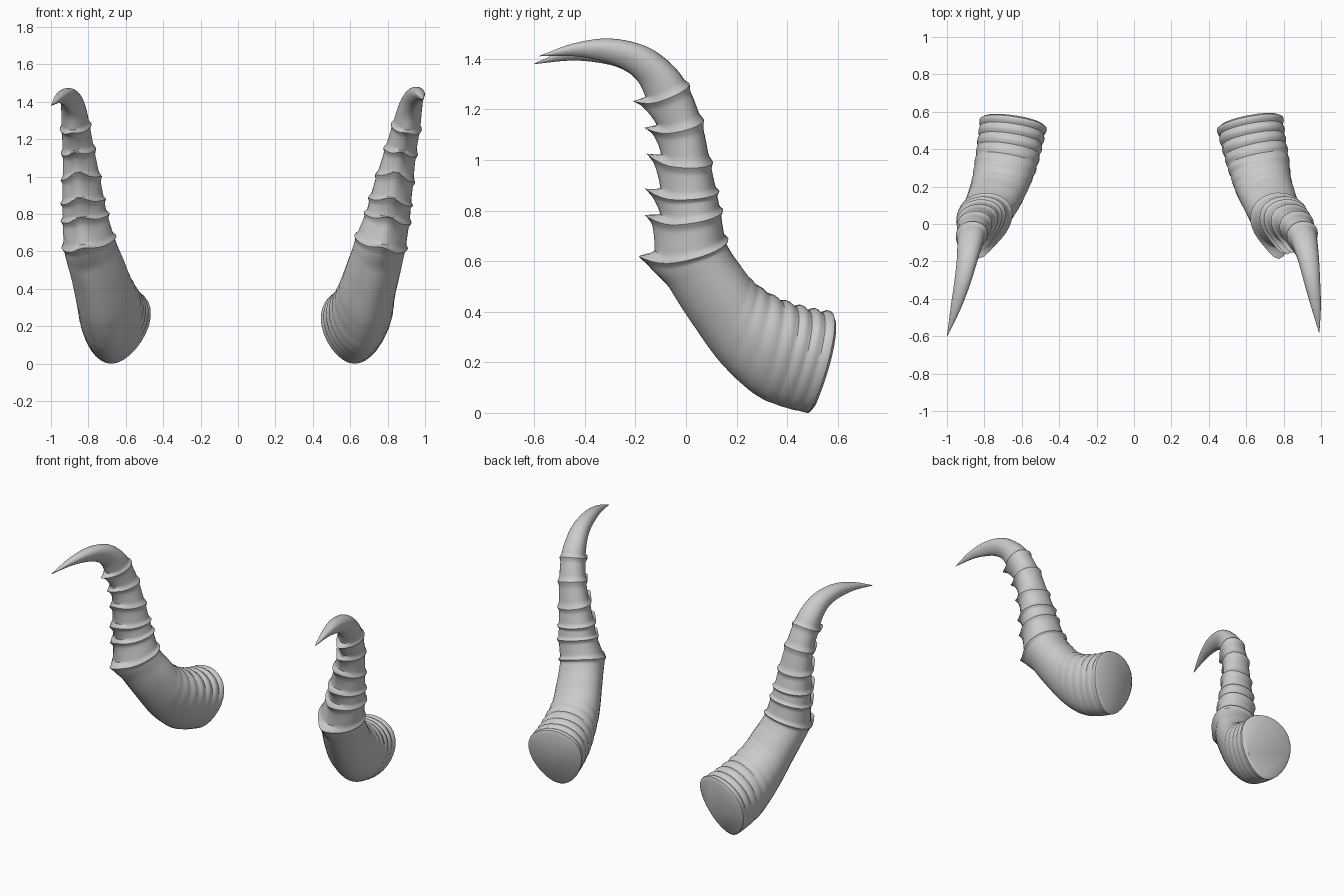
import bpy, bmesh, math
from mathutils import Vector

if "Cube" in bpy.data.objects:
    bpy.data.objects.remove(bpy.data.objects["Cube"])

# Key sections: front edge (y, z), back edge (y, z), x right horn, x left horn, half width
KEYS = [
    (.48, .01, .575, .405, .62, .65, .175),
    (.38, .035, .47, .425, .64, .668, .168),
    (.27, .085, .36, .465, .665, .69, .162),
    (.14, .205, .265, .53, .69, .72, .15),
    (.03, .355, .21, .60, .72, .75, .143),
    (-.06, .495, .175, .65, .745, .78, .137),
    (-.12, .61, .155, .695, .765, .80, .133),
    (-.10, .765, .135, .81, .80, .82, .117),
    (-.10, .865, .12, .885, .815, .83, .109),
    (-.095, 1.0, .095, 1.0, .84, .84, .097),
    (-.105, 1.12, .06, 1.165, .87, .855, .082),
    (-.15, 1.235, .005, 1.305, .90, .87, .073),
    (-.19, 1.32, -.06, 1.39, .917, .88, .065),
    (-.25, 1.37, -.16, 1.46, .935, .895, .054),
    (-.33, 1.40, -.30, 1.49, .953, .92, .042),
    (-.44, 1.42, -.44, 1.472, .973, .955, .026),
    (-.58, 1.42, -.575, 1.424, .99, .998, .002),
]
LAST = len(KEYS) - 1
STEPS, SIDES = 12, 28


def key_at(u):
    """Catmull-Rom interpolation of the key sections."""
    i = max(0, min(int(u), LAST - 1))
    t = u - i
    b, c = KEYS[i], KEYS[i + 1]
    a = KEYS[i - 1] if i else [2 * p - q for p, q in zip(b, c)]
    d = KEYS[i + 2] if i + 2 <= LAST else [2 * q - p for p, q in zip(b, c)]
    return [.5 * (2 * q + (r - p) * t + (2 * p - 5 * q + 4 * r - s) * t * t
                  + (3 * q - p - 3 * r + s) * t ** 3) for p, q, r, s in zip(a, b, c, d)]


def frame(u, side):
    fy, fz, by, bz, xr, xl, w = key_at(u)
    x = xr if side > 0 else -xl
    droop = max(0, (u - 12) / 4) ** 2 if side < 0 else 0
    center = Vector((x, (fy + by) / 2 - .02 * droop, (fz + bz) / 2 - .032 * droop))
    return center, Vector((0, fy - by, fz - bz)) / 2, w


def tooth(u):
    """Rises slowly towards each ring (keys 6 to 11), then drops sharply."""
    h = 0
    for k in range(6, 12):
        d = u - k
        if -1 < d <= 0:
            h = max(h, (1 + d) ** 2)
        elif 0 < d < .22:
            h = max(h, 1 - d / .22)
    return h


def ring_bump(u):
    return sum(math.exp(-((u - k) / .11) ** 2) for k in range(6, 12))


def section(u, side):
    c, depth, w = frame(u, side)
    tangent = (frame(min(u + .05, LAST), side)[0] - frame(max(u - .05, 0), side)[0]).normalized()
    wide = tangent.cross(depth).normalized()
    if wide.x < 0:
        wide = -wide
    if side < 0:
        depth = depth - wide * depth.length * .12
    out = depth.normalized()
    h, bump = tooth(u), ring_bump(u)
    fade = max(0, min(1, (3.6 - u) / 2.4))
    wrinkle = fade * abs(math.sin(u * math.pi / .5 + .9))
    size = .75 + .25 * min(1, (12.5 - u) / 6) if u < 12.5 else .7
    pts = []
    for j in range(SIDES):
        t = 2 * math.pi * j / SIDES
        ca, sa = math.cos(t), math.sin(t)
        radial = (out * ca + wide * sa)
        p = c + depth * ca + wide * (w * sa * (1 - .2 * ca))
        # front keel teeth, encircling rings and base wrinkles
        keel = max(0, ca) ** 7 * h * size
        p += out * .05 * keel + tangent * .04 * keel
        p += radial * (.013 * bump * size + .014 * (wrinkle - .5 * fade) * (.55 - .45 * ca))
        pts.append(p)
    return pts


def make_horn(name, side):
    bm = bmesh.new()
    rows = []
    first = section(0, side)
    mid = sum(first, Vector()) / SIDES
    inward = (frame(.1, side)[0] - frame(0, side)[0]).normalized()
    # rounded rim of the base cap
    rows.append([mid + (p - mid) * .9 - inward * .012 for p in first])
    rows += [section(i / STEPS, side) for i in range(LAST * STEPS + 1)]
    loops = [[bm.verts.new(p) for p in row] for row in rows]
    for a, b in zip(loops, loops[1:]):
        for j in range(SIDES):
            k = (j + 1) % SIDES
            bm.faces.new((a[j], a[k], b[k], b[j]))
    bm.faces.new(loops[0])
    bm.faces.new(loops[-1])
    bmesh.ops.recalc_face_normals(bm, faces=bm.faces)
    low = min(v.co.z for v in bm.verts)
    bmesh.ops.translate(bm, verts=bm.verts, vec=(0, 0, -low))
    mesh = bpy.data.meshes.new(name)
    bm.to_mesh(mesh)
    bm.free()
    ob = bpy.data.objects.new(name, mesh)
    bpy.context.collection.objects.link(ob)
    bpy.ops.object.select_all(action='DESELECT')
    ob.select_set(True)
    bpy.context.view_layer.objects.active = ob
    bpy.ops.object.shade_smooth_by_angle(angle=math.radians(35))


make_horn("right_horn", 1)
make_horn("left_horn", -1)
